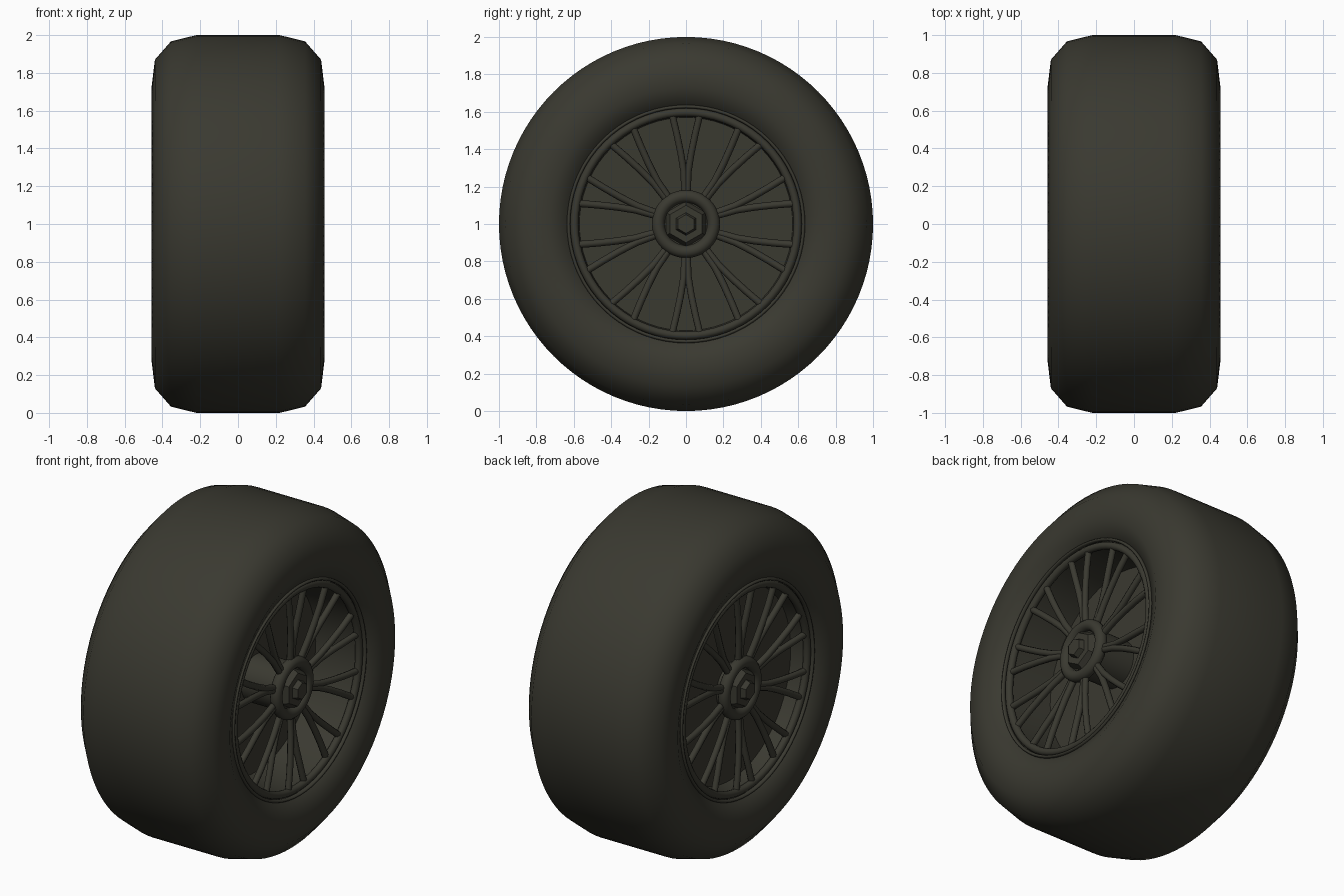
import bpy, bmesh
from math import pi, sin, cos, radians
from mathutils import Matrix

cube = bpy.data.objects.get("Cube")
if cube:
    bpy.data.objects.remove(cube, do_unlink=True)

# Single dark rubber colour
dark = bpy.data.materials.new("dark_olive_rubber")
colour = (0.042, 0.041, 0.030, 1)
dark.diffuse_color = colour
dark.use_nodes = True
shader = dark.node_tree.nodes["Principled BSDF"]
shader.inputs["Base Color"].default_value = colour
shader.inputs["Roughness"].default_value = 0.8

CENTRE = (0, 0, 1)


def finish(obj, angle, mirror=False):
    """Place on the axle, colour, shade and optionally mirror to the other side."""
    obj.location = CENTRE
    if not obj.data.materials:
        obj.data.materials.append(dark)
    bpy.ops.object.select_all(action='DESELECT')
    obj.select_set(True)
    bpy.context.view_layer.objects.active = obj
    if obj.type == 'CURVE':
        bpy.ops.object.convert(target='MESH')
        obj = bpy.context.object
    if angle:
        bpy.ops.object.shade_smooth_by_angle(angle=radians(angle))
    if mirror:
        obj.modifiers.new("other_side", 'MIRROR')
    return obj


def lathe(name, profile, steps, angle, closed=True, mirror=False):
    """Revolve (radius, x) points about the x axis."""
    bm = bmesh.new()
    verts = [bm.verts.new((x, 0, r)) for r, x in profile]
    edges = [bm.edges.new(pair) for pair in zip(verts, verts[1:])]
    if closed:
        edges.append(bm.edges.new((verts[-1], verts[0])))
    bmesh.ops.spin(bm, geom=verts + edges, cent=(0, 0, 0), axis=(1, 0, 0),
                   angle=2 * pi, steps=steps, use_merge=True)
    bmesh.ops.remove_doubles(bm, verts=bm.verts, dist=1e-4)
    bmesh.ops.recalc_face_normals(bm, faces=bm.faces)
    mesh = bpy.data.meshes.new(name)
    bm.to_mesh(mesh)
    bm.free()
    obj = bpy.data.objects.new(name, mesh)
    bpy.context.collection.objects.link(obj)
    return finish(obj, angle, mirror)


def hex_prism(name, r_in, r_out, x_in, x_out):
    """Tapered hexagon along x, with corners pointing along y."""
    bm = bmesh.new()
    turn = Matrix.Translation(((x_in + x_out) / 2, 0, 0)) @ Matrix.Rotation(pi / 2, 4, 'Y')
    bmesh.ops.create_cone(bm, cap_ends=True, segments=6, radius1=r_in, radius2=r_out,
                          depth=x_out - x_in, matrix=turn @ Matrix.Rotation(pi / 2, 4, 'Z'))
    mesh = bpy.data.meshes.new(name)
    bm.to_mesh(mesh)
    bm.free()
    obj = bpy.data.objects.new(name, mesh)
    bpy.context.collection.objects.link(obj)
    return finish(obj, 0, True)


def ring_section(radius, x, half_width, half_depth, sides=10):
    return [(radius + half_width * cos(2 * pi * i / sides),
             x + half_depth * sin(2 * pi * i / sides)) for i in range(sides)]


# Tyre: half section reflected across its middle
half = [(0.62, 0.38), (0.64, 0.41), (0.73, 0.457), (0.87, 0.44), (0.967, 0.355), (1.0, 0.22)]
lathe("tyre", half + [(r, -x) for r, x in reversed(half)], 96, 60)

# Rim body: deep well on one side, shallow on the other
lathe("rim_body", [(0, 0.12), (0.57, 0.12), (0.59, 0.385), (0.64, 0.385),
                   (0.64, -0.385), (0.59, -0.385), (0.57, -0.3), (0, -0.3)],
      72, 40, closed=False)

# Rim edge rings
lathe("rim_lip", ring_section(0.628, 0.405, 0.009, 0.014), 72, 60, mirror=True)
lathe("rim_ring", ring_section(0.597, 0.39, 0.022, 0.022), 72, 60, mirror=True)

# Hub: core, collar and hexagonal nut
lathe("hub_core", [(0, 0.36), (0.14, 0.36), (0.14, -0.36), (0, -0.36)], 32, 40, closed=False)
lathe("hub_collar", ring_section(0.148, 0.36, 0.034, 0.034, 12), 48, 60, mirror=True)
hex_prism("hub_nut", 0.128, 0.1, 0.35, 0.4)
hex_prism("nut_cap", 0.065, 0.05, 0.39, 0.43)

# Spokes: ten forked pairs that leave the hub together and spread at the rim
curve = bpy.data.curves.new("spokes", 'CURVE')
curve.dimensions = '3D'
curve.bevel_depth = 0.019
curve.bevel_resolution = 2
curve.use_fill_caps = True
path = [(0.15, 0.007, 0.35), (0.28, 0.012, 0.36), (0.38, 0.028, 0.37),
        (0.48, 0.049, 0.38), (0.605, 0.079, 0.388)]
for fork in range(10):
    a = pi / 2 + fork * pi / 5
    for side in (-1, 1):
        spline = curve.splines.new('POLY')
        spline.points.add(len(path) - 1)
        for point, (r, offset, x) in zip(spline.points, path):
            s = side * offset
            point.co = (x, r * cos(a) - s * sin(a), r * sin(a) + s * cos(a), 1)
spokes = bpy.data.objects.new("spokes", curve)
bpy.context.collection.objects.link(spokes)
finish(spokes, 50, True)
